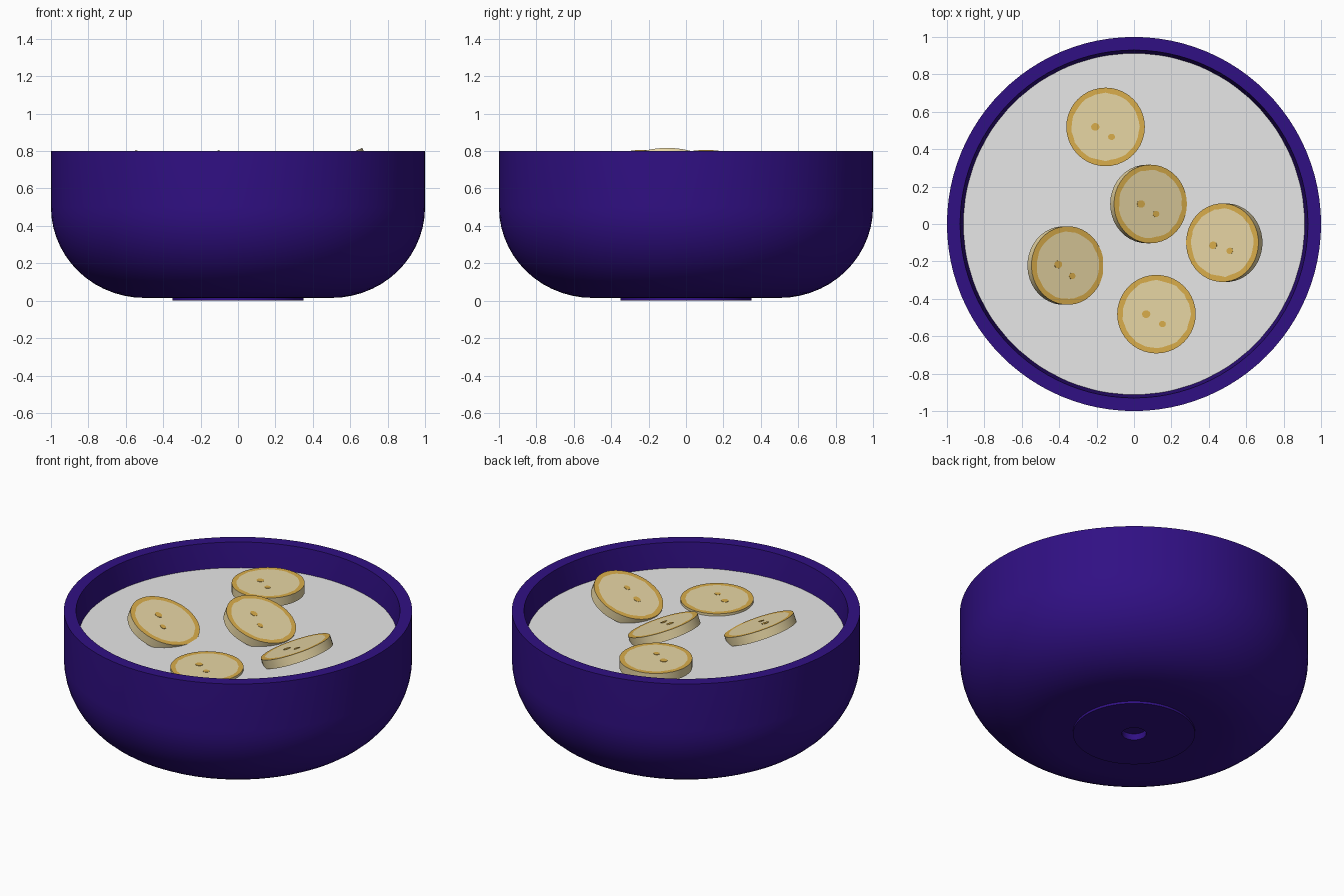
import bpy, bmesh, math, random
from mathutils import Matrix

if "Cube" in bpy.data.objects:
    bpy.data.objects.remove(bpy.data.objects["Cube"])

random.seed(4)


def material(name, rgb):
    m = bpy.data.materials.new(name)
    m.diffuse_color = (*rgb, 1)
    m.use_nodes = True
    m.node_tree.nodes["Principled BSDF"].inputs["Base Color"].default_value = m.diffuse_color
    return m


purple = material("deep purple", (0.030, 0.005, 0.23))
white = material("milk white", (0.80, 0.80, 0.80))
cream = material("banana cream", (0.80, 0.67, 0.37))
gold = material("banana gold", (0.70, 0.42, 0.07))


def finish(bm, name, mats, matrix=None, angle=35):
    bmesh.ops.recalc_face_normals(bm, faces=bm.faces)
    me = bpy.data.meshes.new(name)
    bm.to_mesh(me)
    bm.free()
    for m in mats:
        me.materials.append(m)
    ob = bpy.data.objects.new(name, me)
    bpy.context.collection.objects.link(ob)
    if matrix is not None:
        ob.matrix_world = matrix
    bpy.ops.object.select_all(action='DESELECT')
    ob.select_set(True)
    bpy.context.view_layer.objects.active = ob
    bpy.ops.object.shade_smooth_by_angle(angle=math.radians(angle))
    return ob


def ring(bm, r, z, n, jitter=0.0, cx=0.0, cy=0.0, squash=1.0):
    return [bm.verts.new((cx + (r + random.uniform(-jitter, jitter)) * math.cos(2 * math.pi * i / n),
                          cy + squash * (r + random.uniform(-jitter, jitter)) * math.sin(2 * math.pi * i / n), z))
            for i in range(n)]


def bridge(bm, a, b, mat=0):
    n = len(a)
    for i in range(n):
        f = bm.faces.new((a[i], a[(i + 1) % n], b[(i + 1) % n], b[i]))
        f.material_index = mat


# Bowl: closed revolved shell with a foot and a small centre dimple
def arc(r0, z0, rr, rz, steps):
    return [(r0 + rr * math.sin(math.pi / 2 * i / steps),
             z0 - rz * math.cos(math.pi / 2 * i / steps)) for i in range(steps + 1)]


outer = [(0.07, 0.04), (0.07, 0.0), (0.35, 0.0), (0.35, 0.015)] + arc(0.5, 0.5, 0.5, 0.485, 14) + [(1.0, 0.8)]
inner = [(0.93, 0.8), (0.91, 0.62)] + arc(0.45, 0.52, 0.455, 0.42, 10)[::-1]
bm = bmesh.new()
rings = [ring(bm, r, z, 96) for r, z in outer + inner]
for a, b in zip(rings, rings[1:]):
    bridge(bm, a, b)
bm.faces.new(rings[0])
bm.faces.new(rings[-1])
finish(bm, "bowl", [purple])

# Milk surface: low-sided disc
bm = bmesh.new()
top, low = ring(bm, 0.916, 0.645, 32), ring(bm, 0.90, 0.60, 32)
bridge(bm, low, top)
bm.faces.new(top)
bm.faces.new(low)
finish(bm, "milk", [white])


# Banana slices: cream body, gold border on top, two gold seeds
def slice_part(name, x, y, z, tilt, spin):
    place = Matrix.Translation((x, y, z)) @ Matrix.Rotation(tilt, 4, 'Y') @ Matrix.Rotation(spin, 4, 'Z')
    bm = bmesh.new()
    bottom, edge = ring(bm, 0.21, -0.055, 40), ring(bm, 0.21, 0, 40)
    core = ring(bm, 0.181, 0, 40, jitter=0.004)
    bm.faces.new(bottom)
    bridge(bm, bottom, edge, 0)
    bridge(bm, edge, core, 1)
    bm.faces.new(core)
    finish(bm, name, [cream, gold], place)
    bm = bmesh.new()
    for cx, cy, r in ((-0.055, 0.0, 0.023), (0.032, -0.053, 0.019)):
        lo = ring(bm, r, -0.001, 10, 0, cx, cy, 0.9)
        hi = ring(bm, r, 0.002, 10, 0, cx, cy, 0.9)
        bridge(bm, lo, hi)
        bm.faces.new(hi)
        bm.faces.new(lo)
    finish(bm, name + "_seeds", [gold], place)


slices = [(-0.152, 0.519, 0.737, 0.0, 0.0),
          (0.088, 0.107, 0.728, 0.38, 0.0),
          (0.472, -0.10, 0.735, -0.40, 0.25),
          (-0.355, -0.222, 0.725, 0.40, -0.1),
          (0.12, -0.482, 0.660, 0.0, 0.0)]
for i, s in enumerate(slices):
    slice_part(f"banana_slice_{i + 1}", *s)
